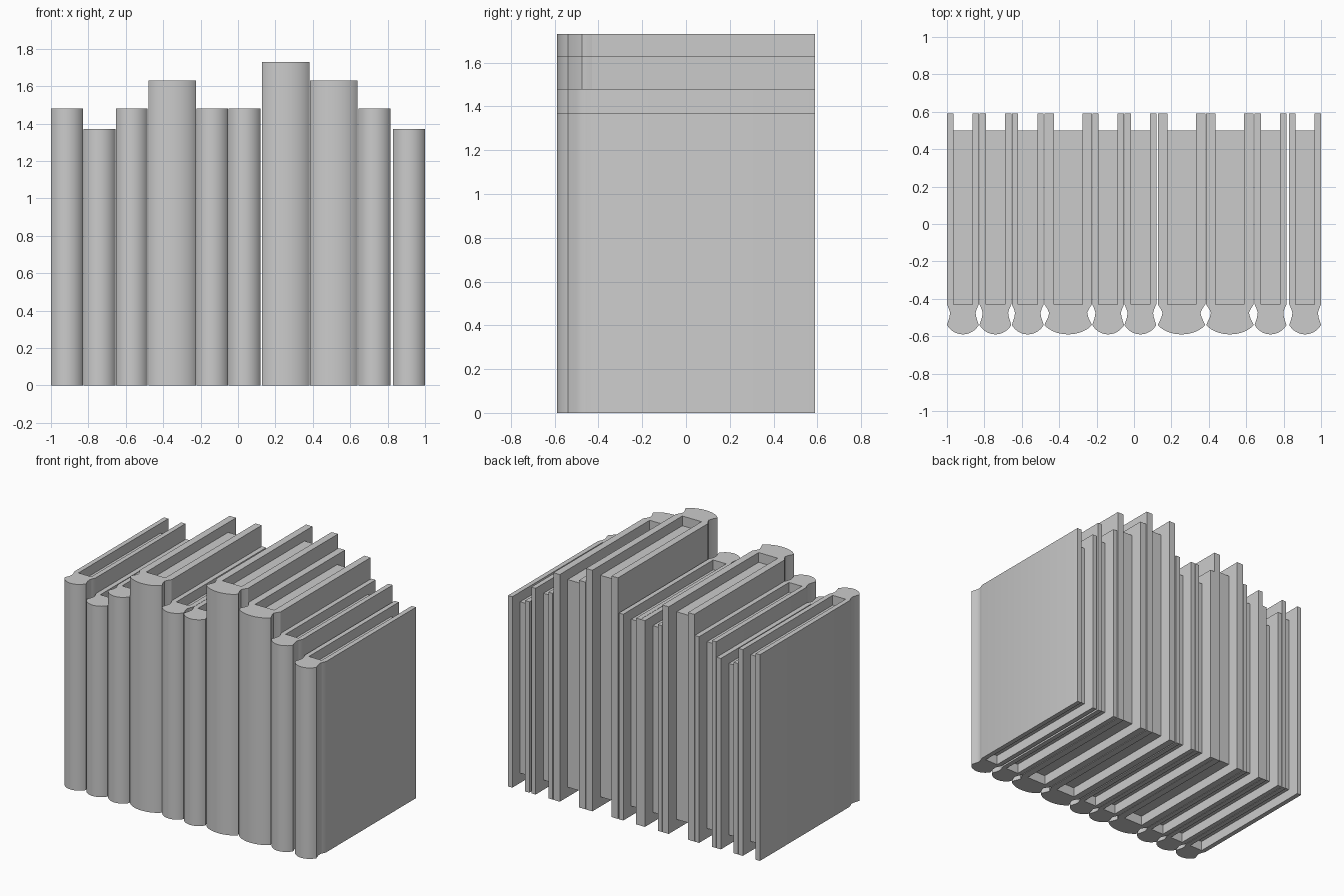
import bpy, bmesh
from math import sin, cos, radians

if "Cube" in bpy.data.objects:
    bpy.data.objects.remove(bpy.data.objects["Cube"])

NARROW, WIDE = 0.17, 0.254
BACK, SPINE_IN, SPINE_EDGE = 0.59, -0.43, -0.54
PAGE_END, PAGE_INSET = 0.50, 0.07


def extrude_profile(name, pts, z0, z1):
    """Closed XY outline extruded between two heights."""
    bm = bmesh.new()
    face = bm.faces.new([bm.verts.new((x, y, z0)) for x, y in pts])
    ext = bmesh.ops.extrude_face_region(bm, geom=[face])
    verts = [v for v in ext["geom"] if isinstance(v, bmesh.types.BMVert)]
    bmesh.ops.translate(bm, verts=verts, vec=(0, 0, z1 - z0))
    bmesh.ops.recalc_face_normals(bm, faces=bm.faces[:])
    me = bpy.data.meshes.new(name)
    bm.to_mesh(me)
    bm.free()
    ob = bpy.data.objects.new(name, me)
    bpy.context.collection.objects.link(ob)
    bpy.ops.object.select_all(action='DESELECT')
    ob.select_set(True)
    bpy.context.view_layer.objects.active = ob
    bpy.ops.object.shade_smooth_by_angle(angle=radians(30))
    return ob


def cover_profile(w):
    h, t, g = w / 2, w * 0.2, w * 0.1
    # right half outside: board, hinge groove, spine edge
    right = [(h - t, SPINE_IN), (h - t, BACK), (h, BACK), (h, SPINE_IN),
             (h - g * 0.65, -0.455), (h - g, -0.475), (h - g * 0.75, -0.5)]
    # rounded spine arc from the right edge to the left edge
    a, n = radians(59), 16
    arc = []
    for i in range(n + 1):
        u = a - 2 * a * i / n
        rise = (cos(u) - cos(a)) / (1 - cos(a))
        arc.append((h * sin(u) / sin(a), SPINE_EDGE - 0.05 * rise))
    left = [(-x, y) for x, y in reversed(right)]
    return right + arc + left


def book(i, x, w, height):
    # hard cover with two boards and a rounded spine
    cover = extrude_profile(f"book_cover_{i}", cover_profile(w), 0, height)
    # page block set back from the cover edges
    p = w * 0.3
    pages = extrude_profile(
        f"book_pages_{i}",
        [(-p, SPINE_IN), (p, SPINE_IN), (p, PAGE_END), (-p, PAGE_END)],
        PAGE_INSET, height - PAGE_INSET)
    cover.location.x = pages.location.x = x


# row of books: centre x, thickness, height
row = [(-0.915, NARROW, 1.48), (-0.741, NARROW, 1.37), (-0.568, NARROW, 1.48),
       (-0.352, WIDE, 1.63), (-0.138, NARROW, 1.48), (0.034, NARROW, 1.48),
       (0.254, WIDE, 1.73), (0.513, WIDE, 1.63), (0.730, NARROW, 1.48),
       (0.915, NARROW, 1.37)]
for i, (x, w, height) in enumerate(row, 1):
    book(i, x, w, height)
